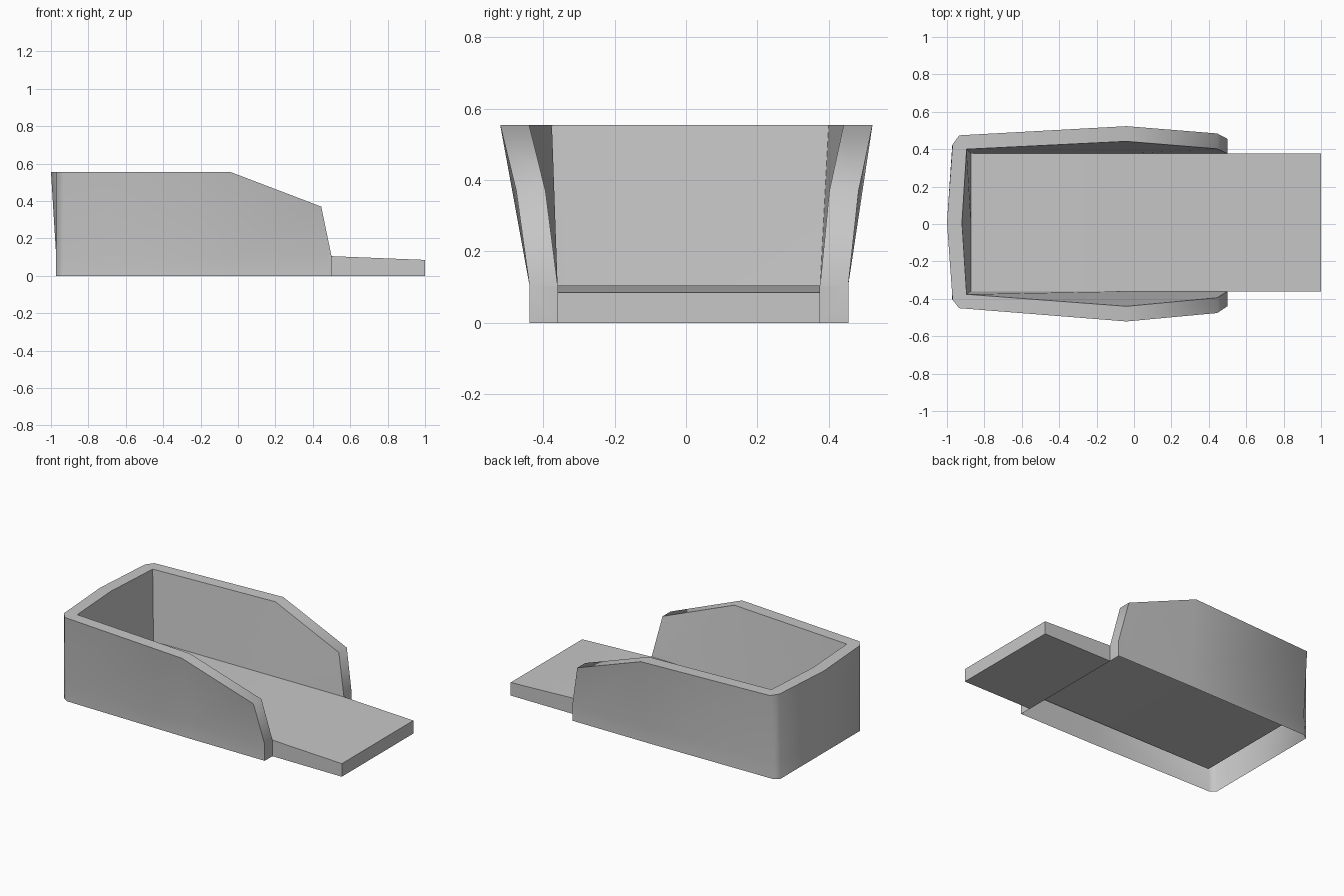
import bpy, bmesh, math

old = bpy.data.objects.get("Cube")
if old:
    bpy.data.objects.remove(old, do_unlink=True)

grey = bpy.data.materials.new("plain_grey")
grey.use_nodes = True
COLOUR = (0.57, 0.57, 0.57, 1)
grey.diffuse_color = COLOUR
grey.node_tree.nodes["Principled BSDF"].inputs["Base Color"].default_value = COLOUR

SHIFT = 0.008     # the body sits slightly off the centre line
HALF = 0.368      # half width of the floor
FLOOR = 0.1       # floor height
WAIST = 0.105     # height where the walls begin to flare
TOP = 0.555       # rim height


def make_object(name, bm, smooth_angle):
    # The highest face of each part is its upward one
    bmesh.ops.recalc_face_normals(bm, faces=bm.faces[:])
    bm.normal_update()
    if max(bm.faces, key=lambda f: f.calc_center_median().z).normal.z < 0:
        bmesh.ops.reverse_faces(bm, faces=bm.faces[:])
    mesh = bpy.data.meshes.new(name)
    bm.to_mesh(mesh)
    bm.free()
    mesh.materials.append(grey)
    obj = bpy.data.objects.new(name, mesh)
    bpy.context.collection.objects.link(obj)
    bpy.ops.object.select_all(action='DESELECT')
    obj.select_set(True)
    bpy.context.view_layer.objects.active = obj
    bpy.ops.object.shade_smooth_by_angle(angle=math.radians(smooth_angle))


# Floor sheet running out into a ramp with closed sides
bm = bmesh.new()
profile = [(0.5, 0), (1, 0), (1, 0.085), (0.5, WAIST), (-0.875, FLOOR)]
sides = [[bm.verts.new((x, SHIFT + s * HALF, z)) for x, z in profile] for s in (-1, 1)]
near, far = sides
for i in range(len(profile) - 1):
    bm.faces.new((near[i], near[i + 1], far[i + 1], far[i]))
for side in sides:
    bm.faces.new(side[:4])
make_object("floor_ramp", bm, 30)

# Flared wall, open underneath. Each station holds outer bottom, outer top,
# inner top, inner bottom (x, y), the rim height and the sideways shift of the rim
stations = [
    ((0.5, 0.447), (0.5, 0.447), (0.5, HALF), (0.5, HALF), WAIST, SHIFT),
    ((0.44, 0.447), (0.445, 0.48), (0.445, 0.398), (0.44, HALF), 0.37, 0.004),
    ((-0.04, 0.447), (-0.04, 0.522), (-0.04, 0.441), (-0.04, HALF), TOP, 0.001),
    ((-0.935, 0.435), (-0.935, 0.462), (-0.895, 0.388), (-0.872, HALF), TOP, 0.012),
    ((-0.972, 0.41), (-0.97, 0.415), (-0.895, 0.388), (-0.872, HALF), TOP, 0.01),
    ((-0.972, 0), (-1, 0), (-0.92, 0), (-0.872, 0), TOP, SHIFT),
]

bm = bmesh.new()
rows = []
path = [(s, 1) for s in stations] + [(s, -1) for s in reversed(stations[:-1])]
for (ob, ot, it, ib, rim, lean), side in path:
    points = [(ob, 0, SHIFT), (ob, WAIST, SHIFT), (ot, rim, lean),
              (it, rim, lean), (ib, FLOOR, SHIFT)]
    rows.append([bm.verts.new((x, side * y + shift, z))
                 for (x, y), z, shift in points])
for a, b in zip(rows, rows[1:]):
    for i in range(len(a) - 1):
        bm.faces.new((a[i], a[i + 1], b[i + 1], b[i]))
# End caps reach down to the ground beside the ramp
for row, side in ((rows[0], 1), (rows[-1], -1)):
    foot = bm.verts.new((0.5, side * HALF + SHIFT, 0))
    bm.faces.new(row + [foot])
bmesh.ops.remove_doubles(bm, verts=bm.verts[:], dist=0.0005)
make_object("flared_wall", bm, 60)
